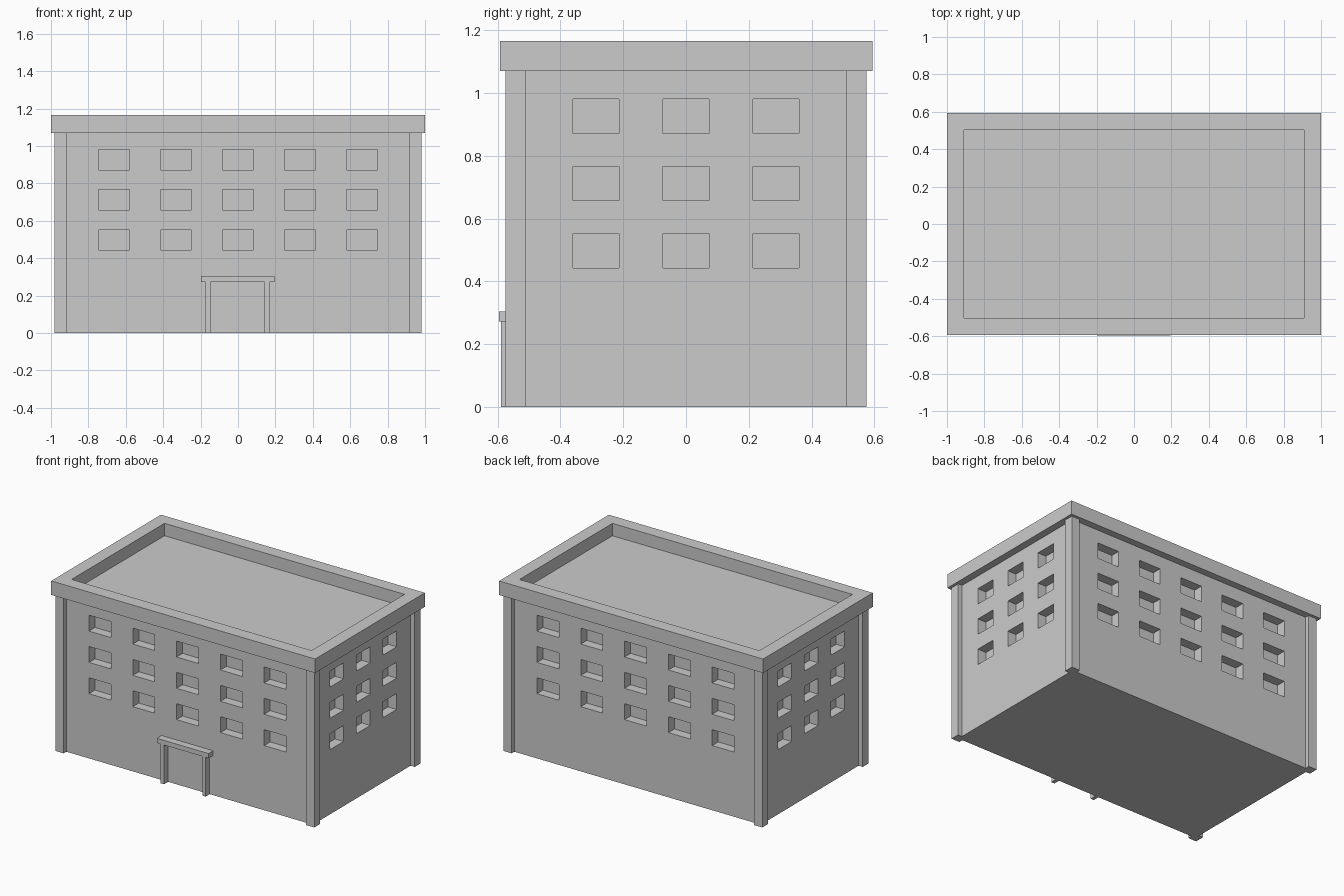
import bpy, bmesh

if "Cube" in bpy.data.objects:
    bpy.data.objects.remove(bpy.data.objects["Cube"])

WALL_X, WALL_Y = 0.95, 0.546      # half size of the wall block
EAVE, TOP = 1.07, 1.166           # underside and top of the roof
RECESS = 0.065                    # window depth


def finish(name, bm):
    bmesh.ops.recalc_face_normals(bm, faces=bm.faces[:])
    me = bpy.data.meshes.new(name)
    bm.to_mesh(me)
    bm.free()
    ob = bpy.data.objects.new(name, me)
    bpy.context.collection.objects.link(ob)
    return ob


def add_box(bm, x0, x1, y0, y1, z0, z1):
    verts = bmesh.ops.create_cube(bm, size=1)["verts"]
    for v in verts:
        v.co.x = x1 if v.co.x > 0 else x0
        v.co.y = y1 if v.co.y > 0 else y0
        v.co.z = z1 if v.co.z > 0 else z0


def box(name, *dims):
    bm = bmesh.new()
    add_box(bm, *dims)
    return finish(name, bm)


def splits(half, count, pitch, width):
    """Positions along one wall: its start, then both edges of every window."""
    out = [-half]
    for i in range(count):
        c = (i - (count - 1) / 2) * pitch
        out += [c - width / 2, c + width / 2]
    return out


# Wall block: a grid wrapped round the perimeter, window cells pushed inwards
long_side = splits(WALL_X, 5, 0.332, 0.166)
short_side = splits(WALL_Y, 3, 0.287, 0.147)
ring, is_window = [], []
for side, place in (
        (long_side, lambda t: (t, -WALL_Y)),
        (short_side, lambda t: (WALL_X, t)),
        (long_side, lambda t: (-t, WALL_Y)),
        (short_side, lambda t: (-WALL_X, -t))):
    ring += [place(t) for t in side]
    is_window += [i % 2 == 1 for i in range(len(side))]
levels = [0]
for floor in range(3):
    levels += [0.443 + floor * 0.2145, 0.552 + floor * 0.2145]
levels.append(EAVE)

bm = bmesh.new()
rows = [[bm.verts.new((x, y, z)) for x, y in ring] for z in levels]
n = len(ring)
windows = []
for r in range(len(levels) - 1):
    for c in range(n):
        d = (c + 1) % n
        f = bm.faces.new((rows[r][c], rows[r][d], rows[r + 1][d], rows[r + 1][c]))
        if r % 2 == 1 and is_window[c]:
            windows.append(f)
bm.faces.new(rows[0][::-1])
bm.faces.new(rows[-1])
bm.normal_update()
for f in windows:
    inward = f.normal * -RECESS
    new = bmesh.ops.extrude_discrete_faces(bm, faces=[f])["faces"][0]
    bmesh.ops.translate(bm, verts=new.verts[:], vec=inward)
finish("walls", bm)

# Corner pillars
for sx, side in ((-1, "left"), (1, "right")):
    for sy, end in ((-1, "front"), (1, "back")):
        xs = sorted((sx * 0.918, sx * 0.981))
        ys = sorted((sy * 0.511, sy * 0.575))
        box(f"corner_pillar_{end}_{side}", *xs, *ys, 0, EAVE)

# Flat roof with parapet rim and sunken deck
bm = bmesh.new()
add_box(bm, -1, 1, -0.593, 0.594, EAVE, TOP)
bm.normal_update()
deck = max(bm.faces, key=lambda f: f.calc_center_median().z)
bmesh.ops.inset_region(bm, faces=[deck], thickness=0.128)
deck = bmesh.ops.extrude_discrete_faces(bm, faces=[deck])["faces"][0]
bmesh.ops.translate(bm, verts=deck.verts[:], vec=(0, 0, -0.085))
finish("roof", bm)

# Entrance: two posts and a lintel canopy
box("door_post_left", -0.173, -0.148, -0.59, -WALL_Y, 0, 0.272)
box("door_post_right", 0.143, 0.168, -0.59, -WALL_Y, 0, 0.272)
box("door_canopy", -0.198, 0.194, -0.596, -WALL_Y, 0.272, 0.304)
